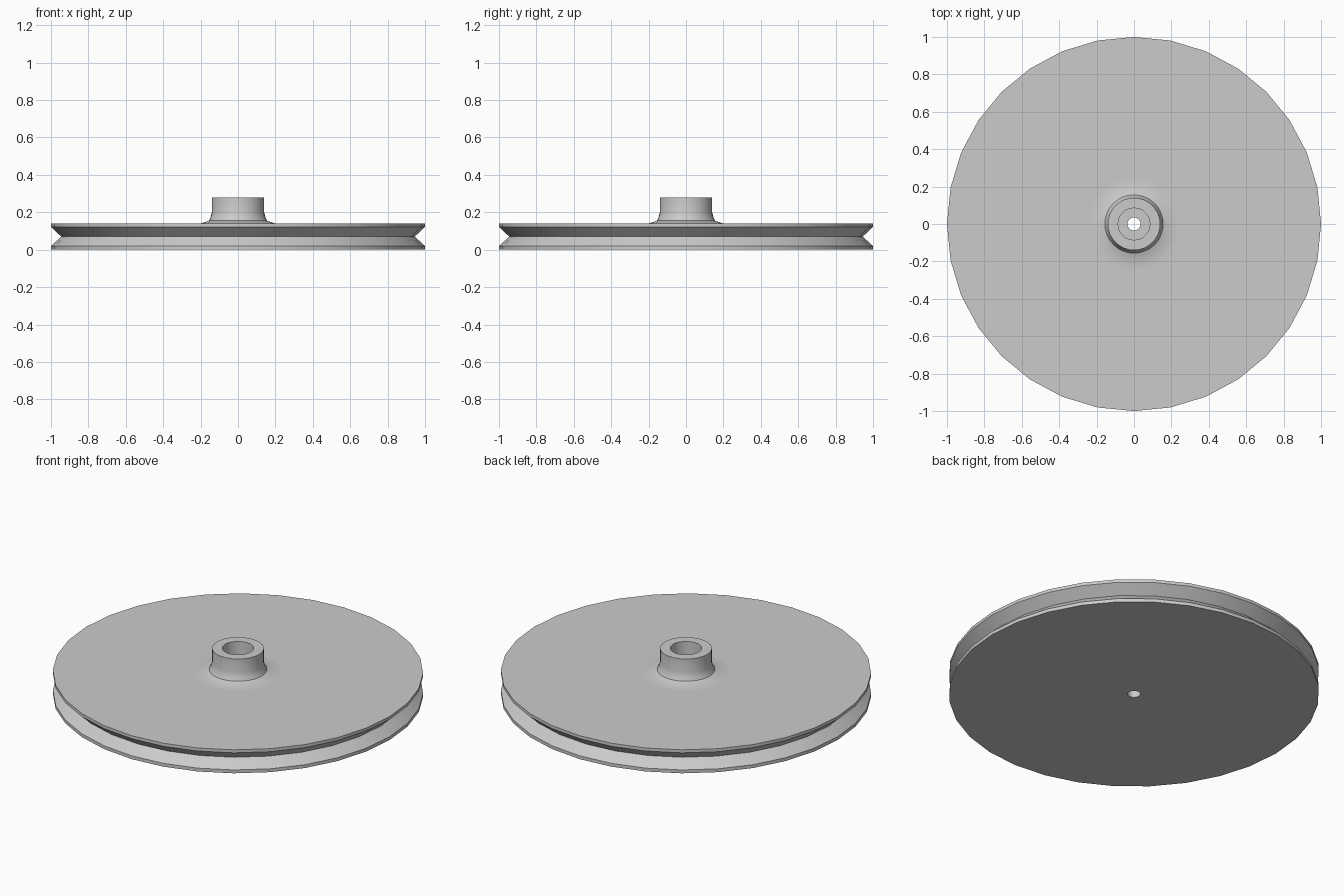
import bpy
import bmesh
import math

SEGMENTS = 32

cube = bpy.data.objects.get("Cube")
if cube:
    bpy.data.objects.remove(cube, do_unlink=True)

# One plain grey metal
metal = bpy.data.materials.new("grey_metal")
metal.use_nodes = True
GREY = (0.6, 0.6, 0.6, 1.0)
metal.diffuse_color = GREY
metal.node_tree.nodes["Principled BSDF"].inputs["Base Color"].default_value = GREY


def lathe(name, profile, material):
    """Revolve a closed (radius, height) profile around the z axis."""
    bm = bmesh.new()
    rings = []
    for radius, height in profile:
        ring = []
        for i in range(SEGMENTS):
            a = math.tau * i / SEGMENTS
            ring.append(bm.verts.new((radius * math.cos(a), radius * math.sin(a), height)))
        rings.append(ring)
    for lower, upper in zip(rings, rings[1:] + rings[:1]):
        for i in range(SEGMENTS):
            j = (i + 1) % SEGMENTS
            bm.faces.new((lower[i], lower[j], upper[j], upper[i]))
    bmesh.ops.recalc_face_normals(bm, faces=bm.faces)
    mesh = bpy.data.meshes.new(name)
    bm.to_mesh(mesh)
    bm.free()
    mesh.materials.append(material)
    obj = bpy.data.objects.new(name, mesh)
    bpy.context.collection.objects.link(obj)
    bpy.ops.object.select_all(action="DESELECT")
    obj.select_set(True)
    bpy.context.view_layer.objects.active = obj
    bpy.ops.object.shade_smooth_by_angle(angle=math.radians(30))
    return obj


# Underside, then the rim with its V groove
rim = [(0.035, 0.0), (1.0, 0.0), (1.0, 0.02), (0.945, 0.07), (1.0, 0.122), (1.0, 0.14)]
# Disc top rising through the flared foot into the hub
hub = [(0.25, 0.14), (0.2, 0.14), (0.156, 0.155), (0.146, 0.175), (0.14, 0.2), (0.14, 0.28)]
# Wide socket stepping down to the narrow axle hole
bore = [(0.085, 0.28), (0.085, 0.07), (0.035, 0.07)]

lathe("grooved_pulley_wheel", rim + hub + bore, metal)
